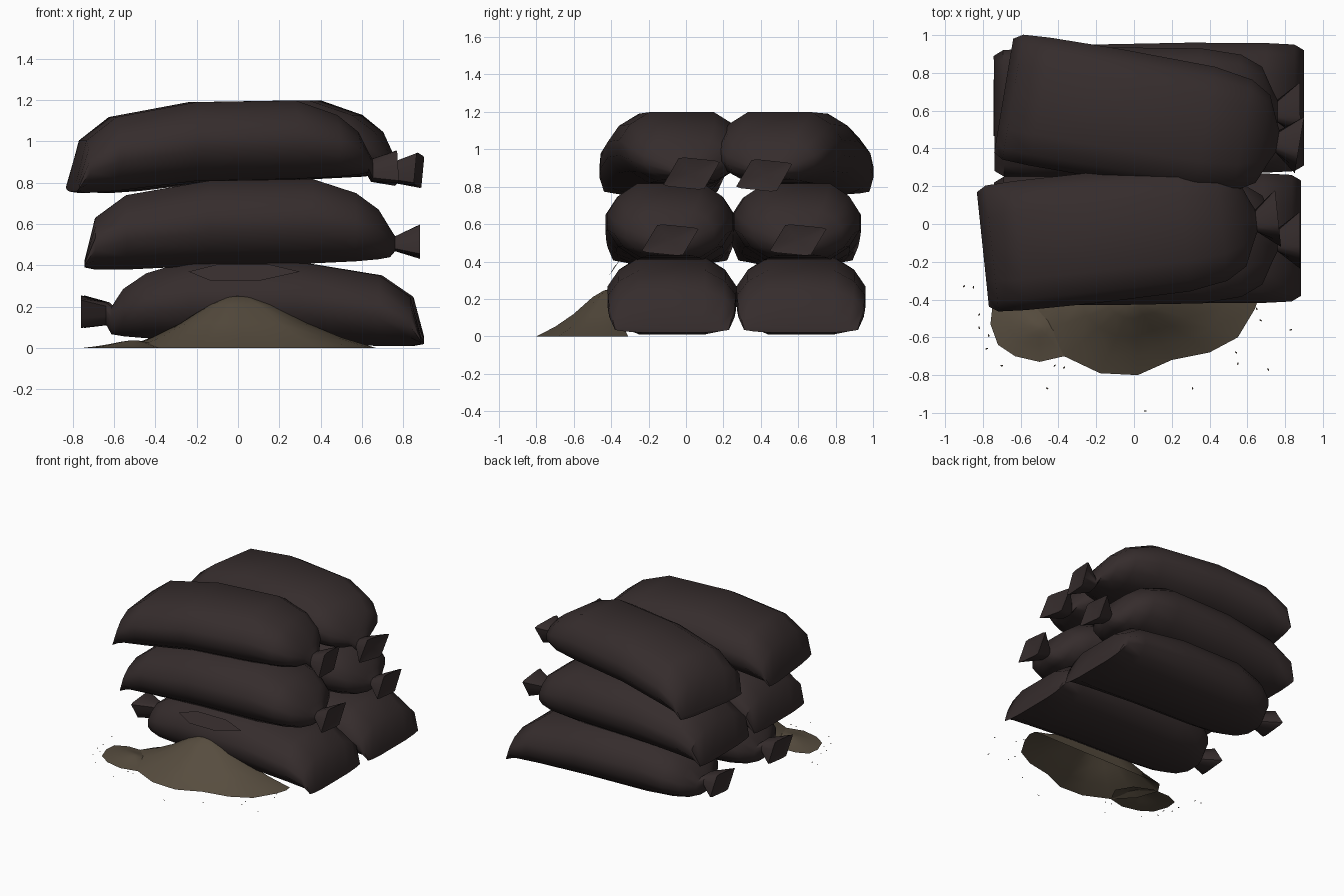
import bpy, bmesh, math, random
from mathutils import Matrix, Vector

if "Cube" in bpy.data.objects:
    bpy.data.objects.remove(bpy.data.objects["Cube"])

random.seed(3)


def material(name, rgb):
    m = bpy.data.materials.new(name)
    m.diffuse_color = (*rgb, 1)
    m.use_nodes = True
    m.node_tree.nodes["Principled BSDF"].inputs["Base Color"].default_value = m.diffuse_color
    return m


CLOTH = material("dark_sackcloth", (0.036, 0.0255, 0.0255))
GRAIN = material("spilled_grain", (0.094, 0.073, 0.049))
SPECK = material("loose_grain", (0.06, 0.045, 0.03))


def finish(bm, name, mat, angle=None):
    bmesh.ops.recalc_face_normals(bm, faces=bm.faces)
    mesh = bpy.data.meshes.new(name)
    bm.to_mesh(mesh)
    bm.free()
    mesh.materials.append(mat)
    ob = bpy.data.objects.new(name, mesh)
    bpy.context.collection.objects.link(ob)
    if angle:
        bpy.context.view_layer.objects.active = ob
        ob.select_set(True)
        bpy.ops.object.shade_smooth_by_angle(angle=math.radians(angle))
        ob.select_set(False)
    return ob


def bridge(bm, a, b):
    n = len(a)
    for i in range(n):
        bm.faces.new((a[i], a[(i + 1) % n], b[(i + 1) % n], b[i]))


# Sack cross-section: a chamfered box, mirrored from one quarter
QUARTER = [(1, .22), (.83, .66), (.52, 1)]
RIGHT = [(y, -z) for y, z in reversed(QUARTER)] + QUARTER
SECTION = RIGHT + [(0, 1)] + [(-y, z) for y, z in reversed(RIGHT)] + [(0, -1)]

# Sack rings from sewn end to neck: distance, half width, bottom, top
RINGS = [(0, .305, .01, .05), (.05, .335, 0, .25), (.2, .343, .0, .36),
         (.6, .345, .02, .43), (1.1, .335, .03, .438), (1.31, .30, .04, .37),
         (1.42, .235, .05, .29), (1.475, .11, .06, .20)]


def sack(name, seam, yaw, length=1.0, height=1.0, lift=0.0, neck_z=.125, neck=1.0):
    bm = bmesh.new()
    loops = []
    for u, w, lo, hi in RINGS:
        rise = lift * min(u / .6, 1)
        c, h = (lo + hi) / 2 + rise / 2, (hi - lo) / 2 - rise / 2
        loops.append([bm.verts.new((u * length, y * w, c + z * h)) for y, z in SECTION])
    # pinched neck
    loops.append([bm.verts.new((1.5 * length, y * .06, neck_z + z * .036 * neck))
                  for y, z in SECTION])
    # flared, skewed mouth of the tied neck
    mouth = []
    for y, z in SECTION:
        y = max(-1, min(1, y * 1.4)) * .11
        z = max(-1, min(1, z * 1.4)) * .075
        mouth.append(bm.verts.new((1.62 * length, y + .6 * z, neck_z + .01 + z - .1 * y)))
    loops.append(mouth)
    for a, b in zip(loops, loops[1:]):
        bridge(bm, a, b)
    bm.faces.new(loops[0])
    tip = bm.verts.new((1.6 * length, 0, neck_z + .01))
    for i in range(len(mouth)):
        bm.faces.new((mouth[i - 1], mouth[i], tip))
    bm.transform(Matrix.Translation(seam) @ Matrix.Rotation(math.radians(yaw), 4, 'Z')
                 @ Matrix.Diagonal((1, 1, height, 1)))
    return finish(bm, name, CLOTH, 50)


# Stack of six sacks, two per layer
sack("bottom_front_sack", (.885, -.075, .01), 180, 1.015, .95, 0, .165, 1.6)
sack("bottom_back_sack", (.90, .615, .01), 180, 1.015, .95, 0, .165, 1.6)
sack("middle_front_sack", (-.74, -.085, .38), 0)
sack("middle_back_sack", (-.74, .585, .38), 0.5)
sack("top_front_sack", (-.80, -.135, .747), 6, .97, 1.03, .04, .11, 1.5)
sack("top_back_sack", (-.69, .68, .747), -9.5, .98, 1.03, .04, .10, 1.4)

# Tear patch on the front of the bottom sack
bm = bmesh.new()
bm.faces.new([bm.verts.new(p) for p in [
    (-.24, -.385, .37), (-.13, -.41, .325), (.10, -.41, .325),
    (.30, -.385, .37), (.15, -.355, .405), (-.10, -.355, .405)]])
finish(bm, "sack_tear", CLOTH)


# Heaps of spilled grain: bell profile lofted from rim to peak
def heap(name, rim, peak):
    bm = bmesh.new()
    top = Vector(peak)
    loops = []
    for r, h in [(1, 0), (.75, .2), (.5, .47), (.25, .82), (.1, .96)]:
        loops.append([bm.verts.new((top.x + (x - top.x) * r, top.y + (y - top.y) * r, top.z * h))
                      for x, y in rim])
    for a, b in zip(loops, loops[1:]):
        bridge(bm, a, b)
    tip = bm.verts.new(top)
    for i in range(len(rim)):
        bm.faces.new((loops[-1][i - 1], loops[-1][i], tip))
    return finish(bm, name, GRAIN, 60)


heap("grain_heap", [(.67, -.36), (.64, -.45), (.55, -.60), (.40, -.68), (.20, -.72), (.02, -.80),
                    (-.18, -.79), (-.37, -.70), (-.50, -.57), (-.56, -.40), (-.5, -.31),
                    (-.2, -.31), (0, -.31), (.3, -.31), (.66, -.31)], (0, -.40, .255))
heap("small_grain_heap", [(-.76, -.53), (-.72, -.64), (-.63, -.70), (-.50, -.73), (-.37, -.70),
                          (-.31, -.58), (-.38, -.46), (-.52, -.40), (-.66, -.40), (-.75, -.44)],
     (-.50, -.55, .038))

# Loose flat grains scattered around the heaps
bm = bmesh.new()
for x, y in [(-.90, -.33), (-.85, -.335), (-.82, -.48), (-.82, -.55), (-.77, -.59), (-.78, -.66),
             (-.70, -.75), (-.46, -.87), (-.42, -.75), (-.37, -.76), (.06, -.99), (.31, -.87),
             (.54, -.68), (.55, -.74), (.71, -.77), (.83, -.56), (.65, -.45), (.67, -.51)]:
    m = (Matrix.Translation((x, y, .001)) @ Matrix.Rotation(random.uniform(0, 3), 4, 'Z')
         @ Matrix.Diagonal((.008, .004, 1, 1)))
    bmesh.ops.create_circle(bm, cap_ends=True, segments=6, radius=1, matrix=m)
finish(bm, "loose_grains", SPECK)
